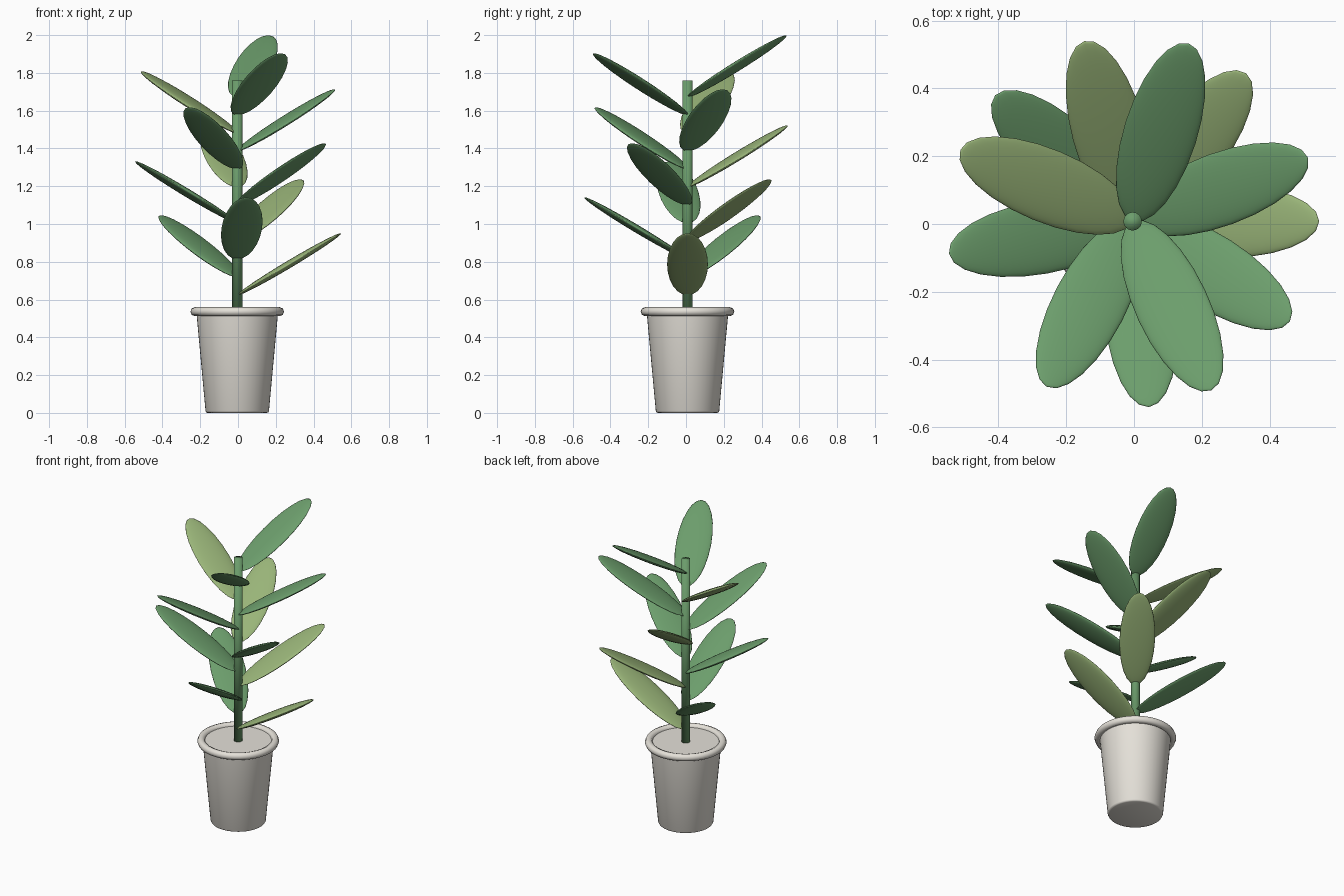
import bpy, bmesh, math
from mathutils import Matrix, Vector

cube = bpy.data.objects.get("Cube")
if cube:
    bpy.data.objects.remove(cube, do_unlink=True)

CENTRE = Vector((-0.004, 0.008, 0))


def material(name, rgb):
    mat = bpy.data.materials.new(name)
    mat.use_nodes = True
    colour = (*rgb, 1)
    mat.diffuse_color = colour
    mat.node_tree.nodes["Principled BSDF"].inputs["Base Color"].default_value = colour
    return mat


def finish(name, mat, angle=None):
    obj = bpy.context.object
    obj.name = obj.data.name = name
    obj.data.materials.append(mat)
    if angle is None:
        bpy.ops.object.shade_smooth()
    else:
        bpy.ops.object.shade_smooth_by_angle(angle=math.radians(angle))
    return obj


ceramic = material("warm_white_ceramic", (0.78, 0.75, 0.69))
green = material("leaf_green", (0.15, 0.34, 0.15))
light_green = material("young_leaf_green", (0.32, 0.46, 0.19))

# Tapered pot with a softened foot
bpy.ops.mesh.primitive_cone_add(vertices=48, radius1=0.167, radius2=0.217, depth=0.54,
                                location=CENTRE + Vector((0, 0, 0.27)))
pot = bpy.context.object
bm = bmesh.new()
bm.from_mesh(pot.data)
foot = [e for e in bm.edges if all(v.co.z < 0 for v in e.verts)]
bmesh.ops.bevel(bm, geom=foot, offset=0.01, segments=2, affect='EDGES', profile=0.5)
bm.to_mesh(pot.data)
bm.free()
finish("pot", ceramic, 50)

# Rolled rim
bpy.ops.mesh.primitive_torus_add(major_segments=48, minor_segments=8, major_radius=0.224,
                                 minor_radius=0.024, location=CENTRE + Vector((0, 0, 0.536)))
finish("pot_rim", ceramic)

# Stem
bpy.ops.mesh.primitive_cylinder_add(vertices=24, radius=0.027, depth=1.24,
                                    location=CENTRE + Vector((0, 0, 1.14)))
finish("stem", green)

# Leaves spiral up the stem by the golden angle, each rising outwards
HALF_LENGTH, HALF_WIDTH, HALF_THICK = 0.32, 0.108, 0.02
for i in range(12):
    bpy.ops.mesh.primitive_uv_sphere_add(segments=24, ring_count=14, radius=1)
    leaf = finish(f"leaf_{i + 1}", green if i % 3 else light_green)
    turn = Matrix.Rotation(math.radians(137.5 * i), 4, 'Z')
    tilt = Matrix.Rotation(math.radians(-30.8), 4, 'Y')
    base = Matrix.Translation(CENTRE + Vector((0, 0, 0.787 + 0.0953 * i)))
    outward = Matrix.Translation((0.275, 0, 0))
    size = Matrix.Diagonal((HALF_LENGTH, HALF_WIDTH, HALF_THICK, 1))
    leaf.matrix_world = base @ turn @ outward @ tilt @ size
